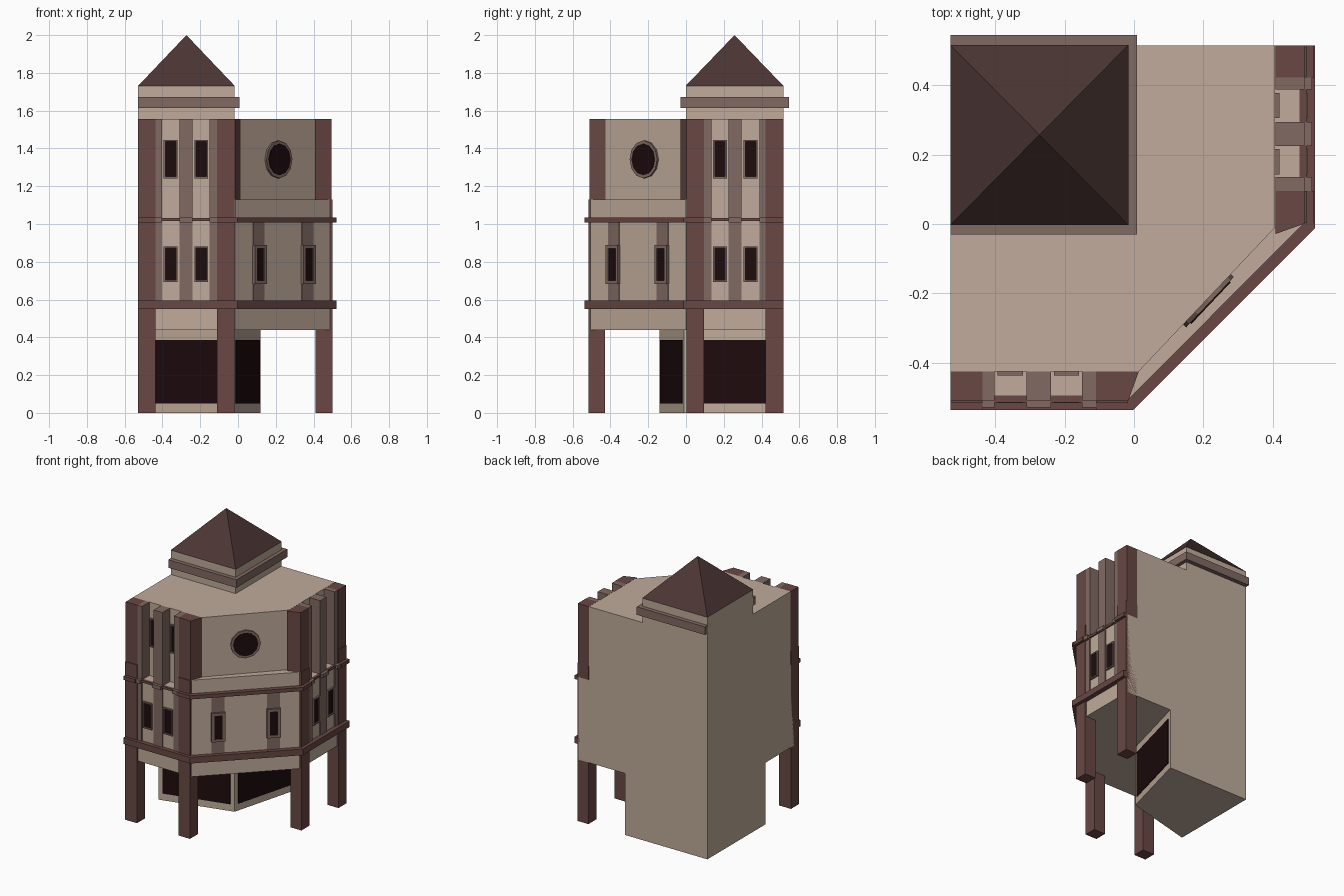
import bpy, bmesh, math
from mathutils import Vector

if "Cube" in bpy.data.objects:
    bpy.data.objects.remove(bpy.data.objects["Cube"])


def material(name, rgb):
    m = bpy.data.materials.new(name)
    m.diffuse_color = (*[(c / 255) ** 2.2 for c in rgb], 1)
    m.use_nodes = True
    m.node_tree.nodes["Principled BSDF"].inputs["Base Color"].default_value = m.diffuse_color
    return m


WALL = material("wall_stone", (190, 170, 153))
PILASTER = material("pilaster_stone", (128, 105, 98))
COLUMN = material("column_brick", (104, 73, 69))
ROOF = material("roof_slate", (76, 56, 55))
GLASS = material("dark_glass", (35, 19, 21))


def loft(name, rings, mat):
    """Solid from a bottom ring and a top ring (top may be one apex point)."""
    bm = bmesh.new()
    a = [bm.verts.new(p) for p in rings[0]]
    b = [bm.verts.new(p) for p in rings[1]]
    n = len(a)
    bm.faces.new(a)
    if len(b) > 1:
        bm.faces.new(b)
    for i in range(n):
        j = (i + 1) % n
        bm.faces.new((a[i], a[j], b[j], b[i]) if len(b) > 1 else (a[i], a[j], b[0]))
    bmesh.ops.recalc_face_normals(bm, faces=bm.faces)
    me = bpy.data.meshes.new(name)
    bm.to_mesh(me)
    bm.free()
    me.materials.append(mat)
    ob = bpy.data.objects.new(name, me)
    bpy.context.collection.objects.link(ob)
    return ob


def prism(name, pts, z0, z1, mat):
    return loft(name, [[(x, y, z) for x, y in pts] for z in (z0, z1)], mat)


def rect(x0, x1, y0, y1):
    return [(x0, y0), (x1, y0), (x1, y1), (x0, y1)]


# A wall frame is (origin, direction along wall, outward normal)
R = math.sqrt(0.5)


def wall_poly(name, frame, pts, z0, z1, mat):
    o, u, n = (Vector(v) for v in frame)
    return prism(name, [tuple(o + u * a + n * d) for a, d in pts], z0, z1, mat)


def wall_box(name, frame, u0, u1, z0, z1, d0, d1, mat):
    return wall_poly(name, frame, rect(u0, u1, d0, d1), z0, z1, mat)


def window(name, frame, uc, zc, w, h, d, trim):
    """Dark pane with a thin raised surround."""
    wall_box(name + "_pane", frame, uc - w / 2, uc + w / 2, zc - h / 2, zc + h / 2, d - .01, d + .004, GLASS)
    t = trim
    for s in (-1, 1):
        e = uc + s * (w + t) / 2
        wall_box(name + "_jamb", frame, e - t / 2, e + t / 2, zc - h / 2 - t, zc + h / 2 + t, d - .01, d + .012, PILASTER)
        e = zc + s * (h + t) / 2
        wall_box(name + "_rail", frame, uc - w / 2, uc + w / 2, e - t / 2, e + t / 2, d - .01, d + .012, PILASTER)


# Recessed ground floor, overhanging storey, set-back top storey
CORE = [(-.53, .515), (-.53, -.14), (-.02, -.01), (.12, .515)]
prism("ground_floor_core", CORE, 0, .44, WALL)
prism("middle_storey", [(-.53, .515), (-.53, -.505), (-.015, -.505), (.488, 0), (.488, .515)], .44, 1.03, WALL)
UPPER = [(-.53, .515), (-.53, -.425), (.014, -.425), (.407, -.01), (.407, .515)]
prism("top_storey", UPPER, 1.03, 1.555, WALL)
prism("corner_parapet", [(-.015, -.505), (.488, 0), (.407, -.01), (.014, -.425)], 1.03, 1.13, WALL)

# Shop windows on the two slanted ground floor faces
for label, a, b in (("front", CORE[1], CORE[2]), ("right", CORE[2], CORE[3])):
    a, b = Vector(a), Vector(b)
    u = (b - a).normalized()
    wall_box(label + "_shop_window", (a, u, (u.y, -u.x)), .03, (b - a).length - .03, .05, .385, -.01, .005, GLASS)

# Matching front and right facades
FRONT = ((-.53, -.505), (1, 0), (0, -1))
RIGHT = ((.488, .515), (0, -1), (1, 0))
for side, f in (("front", FRONT), ("right", RIGHT)):
    for u0, u1 in ((0, .093), (.42, .512)):
        wall_box(side + "_column", f, u0, u1, 0, 1.13, -.077, .011, COLUMN)
        wall_box(side + "_upper_moulding", f, u0, u1, 1.008, 1.034, 0, .032, COLUMN)
    wall_box(side + "_outer_upper_column", f, 0, .093, 1.13, 1.555, -.08, .006, COLUMN)
    wall_poly(side + "_corner_upper_column", f, [(.42, -.08), (.544, -.08), (.513, .006), (.42, .006)],
              1.13, 1.555, COLUMN)
    for u0, u1 in ((.093, .127), (.22, .29), (.38, .42)):
        wall_box(side + "_pilaster", f, u0, u1, .594, 1.03, -.01, .007, PILASTER)
        wall_box(side + "_upper_fin", f, u0, u1, 1.03, 1.555, -.08, .004, PILASTER)
        wall_box(side + "_pilaster_moulding", f, u0, u1, 1.008, 1.034, 0, .025, PILASTER)
    for u0, u1 in ((.127, .22), (.29, .38)):
        wall_box(side + "_bay_moulding", f, u0, u1, 1.015, 1.032, -.01, .01, COLUMN)
    for uc in (.173, .335):
        window(side + "_middle_window", f, uc, .788, .055, .17, 0, .009)
        window(side + "_top_window", f, uc, 1.343, .055, .185, -.08, .009)

# Mouldings wrapping the building
prism("lower_moulding", [(-.53, -.50), (-.53, -.537), (-.003, -.537), (.522, -.012), (.522, .515),
                         (.48, .515), (.48, 0), (-.015, -.50)], .55, .594, COLUMN)
prism("corner_upper_moulding", [(-.018, -.50), (-.018, -.537), (-.003, -.537), (.522, -.012), (.522, .003),
                                (.48, .003)], 1.008, 1.034, COLUMN)

# Chamfered corner: pilaster strips, narrow windows and a round window
CORNER = ((-.015, -.505), (R, R), (R, -R))
for uc in (.175, .54):
    wall_box("corner_pilaster", CORNER, uc - .042, uc + .042, .594, 1.008, -.01, .004, PILASTER)
    window("corner_window", CORNER, uc, .785, .055, .17, .006, .018)


def disc(r, d):
    c = Vector((.2105, -.2175))
    u = Vector((.393, .415)).normalized()
    n = Vector((u.y, -u.x))
    pts = []
    for i in range(12):
        a = math.tau * i / 12
        p = c + u * r * math.cos(a) + n * d
        pts.append((p.x, p.y, 1.342 + r * math.sin(a)))
    return pts


loft("round_window_surround", [disc(.1, -.01), disc(.1, .012)], PILASTER)
loft("round_window_pane", [disc(.083, -.01), disc(.083, .016)], GLASS)

# Tower with band and pyramid roof
prism("tower_wall", rect(-.53, -.018, 0, .515), 1.555, 1.73, WALL)
prism("tower_band", rect(-.53, .008, -.03, .545), 1.615, 1.672, PILASTER)
base = [(x, y, 1.73) for x, y in rect(-.53, -.016, -.003, .517)]
loft("tower_roof", [base, [(-.273, .257, 2.0)]], ROOF)
